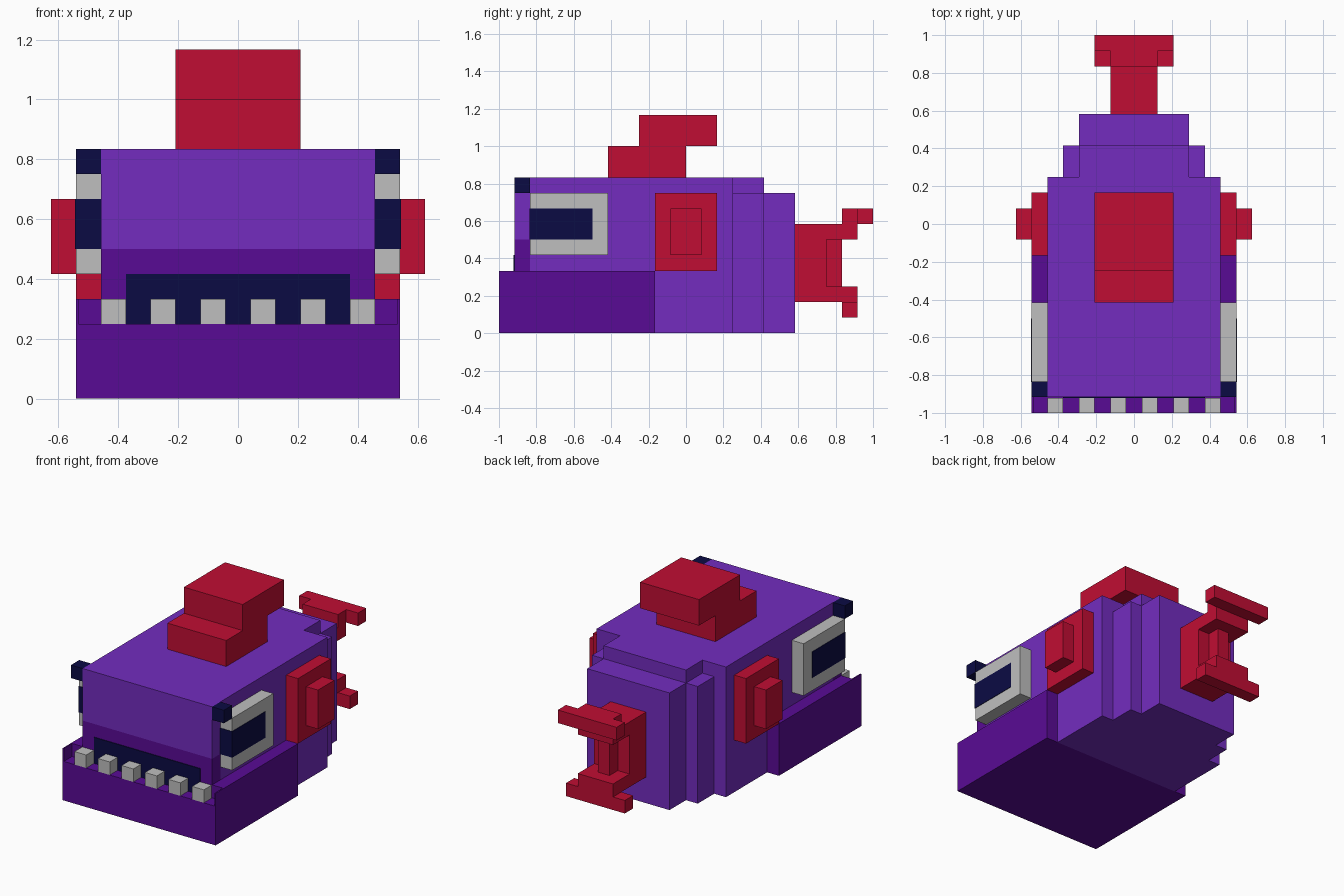
import bpy
import bmesh
from mathutils import Vector

cube = bpy.data.objects.get("Cube")
if cube:
    bpy.data.objects.remove(cube, do_unlink=True)

U = 1 / 12  # one grid block


def material(name, rgb):
    """Flat material from 0-255 display values, converted to linear."""
    lin = [((c / 255 + 0.055) / 1.055) ** 2.4 if c > 10 else c / 255 / 12.92 for c in rgb]
    mat = bpy.data.materials.new(name)
    mat.use_nodes = True
    mat.diffuse_color = (*lin, 1)
    bsdf = next(n for n in mat.node_tree.nodes if n.type == 'BSDF_PRINCIPLED')
    bsdf.inputs["Base Color"].default_value = (*lin, 1)
    return mat


PURPLE = material("purple", (115, 44, 191))
DARK = material("dark purple", (89, 11, 149))
RED = material("red", (192, 13, 51))
NAVY = material("navy", (11, 11, 68))
GREY = material("light grey", (191, 191, 191))


def blocks(name, mat, *boxes):
    """One object from boxes given in blocks as (x0, x1, y0, y1, z0, z1)."""
    bm = bmesh.new()
    for x0, x1, y0, y1, z0, z1 in boxes:
        size = Vector((x1 - x0, y1 - y0, z1 - z0))
        mid = Vector((x0 + x1, y0 + y1, z0 + z1)) / 2
        for v in bmesh.ops.create_cube(bm, size=1)["verts"]:
            v.co = (v.co * size + mid) * U
    mesh = bpy.data.meshes.new(name)
    bm.to_mesh(mesh)
    bm.free()
    mesh.materials.append(mat)
    obj = bpy.data.objects.new(name, mesh)
    bpy.context.collection.objects.link(obj)
    return obj


def pair(name, mat, *boxes):
    """The same boxes on the left (+x) and mirrored on the right."""
    blocks("left_" + name, mat, *boxes)
    blocks("right_" + name, mat, *[(-b[1], -b[0], *b[2:]) for b in boxes])


# Body: head, rear and stepped back end
blocks("head", PURPLE, (-5.5, 5.5, -10, -2, 4, 10), (-5.5, 5.5, -11, -10, 6, 10))
blocks("body", PURPLE, (-5.5, 5.5, -2, 3, 0, 10))
blocks("back_steps", PURPLE,
       (-4.5, 4.5, 3, 5, 0, 9), (-3.5, 3.5, 3, 5, 9, 10), (-3.5, 3.5, 5, 7, 0, 9))

# Mouth: upper lip, dark opening, lower jaw with a sunken front rim
blocks("upper_lip", DARK, (-5.5, 5.5, -11, -10, 4, 6))
blocks("mouth_opening", NAVY, (-4.5, 4.5, -11.06, -11, 3, 5))
blocks("lower_jaw", DARK, (-6.5, 6.5, -11, -2, 0, 4), (-6.5, 6.5, -12, -11, 0, 3))
pair("jaw_rim", DARK, (6.4, 6.5, -12, -11, 3, 4))
blocks("teeth", GREY, *[(x - 0.5, x + 0.5, -12, -11.06, 3, 4) for x in range(-5, 6, 2)])

# Eyes, pupils that wrap round the front, and brows
pair("eye", GREY, (5.5, 6.5, -10, -5, 5, 9))
pair("pupil", NAVY, (5.5, 6.54, -10.04, -6, 6, 8))
pair("brow", NAVY, (5.5, 6.5, -11, -10, 9, 10))

# Side fins and top fin
pair("side_fin", RED, (5.5, 6.5, -2, 2, 4, 9), (6.5, 7.5, -1, 1, 5, 8))
blocks("top_fin", RED, (-2.5, 2.5, -5, 0, 10, 12), (-2.5, 2.5, -3, 2, 12, 14))

# Tail: root, narrow post, forked arms and tips
blocks("tail_root", RED, (-1.5, 1.5, 7, 9, 2, 7))
blocks("tail_post", RED, (-0.5, 0.5, 9, 10, 3, 6))
blocks("tail_upper_fork", RED,
       (-1.5, 1.5, 9, 11, 6, 7), (-1.5, 1.5, 10, 11, 7, 8), (-2.5, 2.5, 11, 12, 7, 8))
blocks("tail_lower_fork", RED, (-1.5, 1.5, 9, 11, 2, 3), (-2.5, 2.5, 10, 11, 1, 2))
